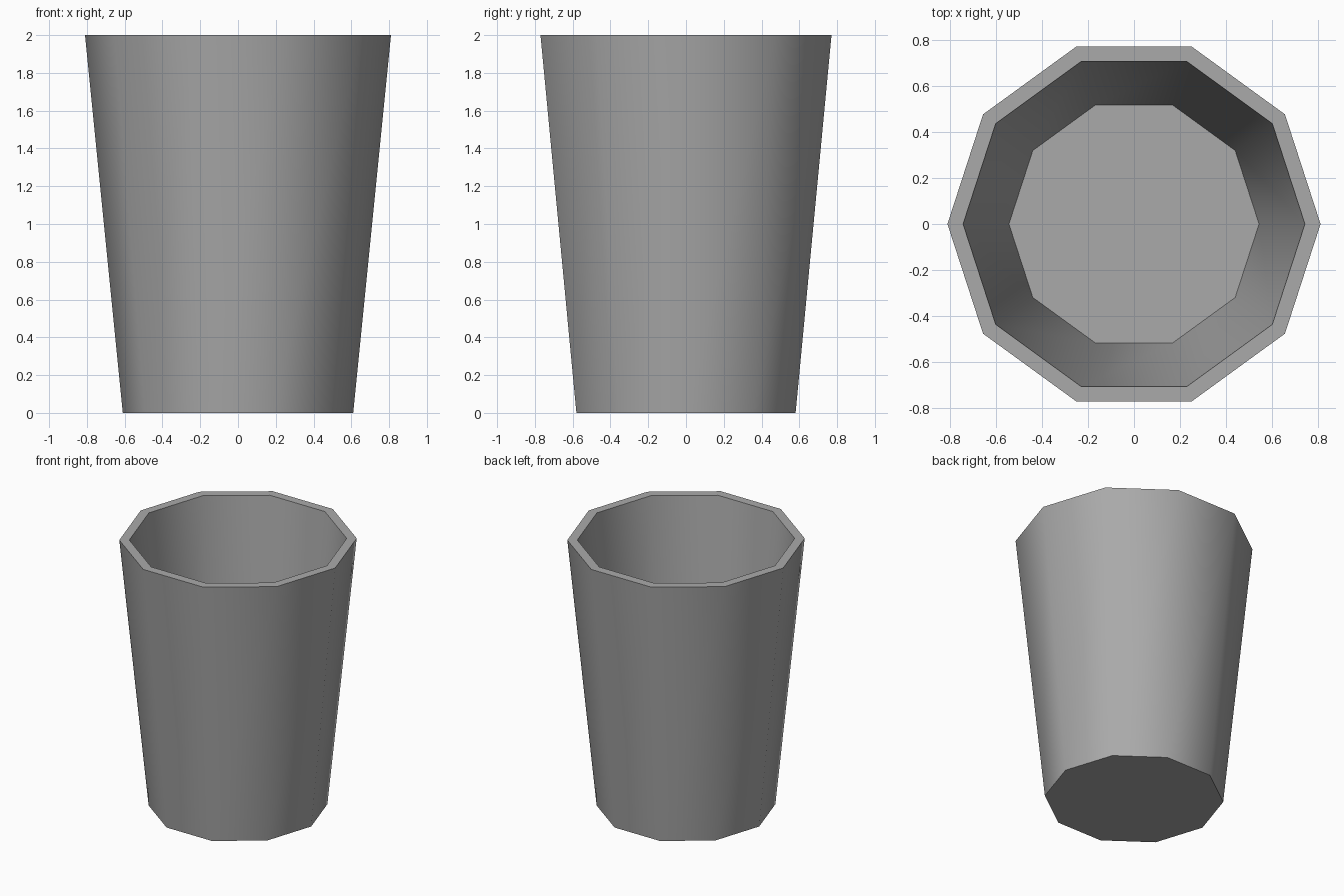
import bpy
import bmesh
from math import cos, sin, tau, radians

SIDES = 10

# Remove the default cube
cube = bpy.data.objects.get("Cube")
if cube:
    bpy.data.objects.remove(cube, do_unlink=True)

# Plain grey material
grey = bpy.data.materials.new("grey")
grey.use_nodes = True
colour = (0.4, 0.4, 0.4, 1)
grey.diffuse_color = colour
grey.node_tree.nodes["Principled BSDF"].inputs["Base Color"].default_value = colour

# Cup profile as (radius, height): outer base, outer rim, inner rim, inner floor
profile = [(0.61, 0), (0.81, 2), (0.742, 2), (0.543, 0.07)]

bm = bmesh.new()
rings = [[bm.verts.new((r * cos(tau * i / SIDES), r * sin(tau * i / SIDES), z))
          for i in range(SIDES)] for r, z in profile]

# Walls and rim
for low, high in zip(rings, rings[1:]):
    for i in range(SIDES):
        j = (i + 1) % SIDES
        bm.faces.new((low[i], low[j], high[j], high[i]))

# Underside and inner floor
bm.faces.new(rings[0][::-1])
bm.faces.new(rings[-1])
bmesh.ops.recalc_face_normals(bm, faces=bm.faces)

mesh = bpy.data.meshes.new("cup")
bm.to_mesh(mesh)
bm.free()
mesh.materials.append(grey)
cup = bpy.data.objects.new("cup", mesh)
bpy.context.collection.objects.link(cup)

# Smooth walls, sharp rim and floor edges
bpy.ops.object.select_all(action="DESELECT")
cup.select_set(True)
bpy.context.view_layer.objects.active = cup
bpy.ops.object.shade_smooth_by_angle(angle=radians(40))
